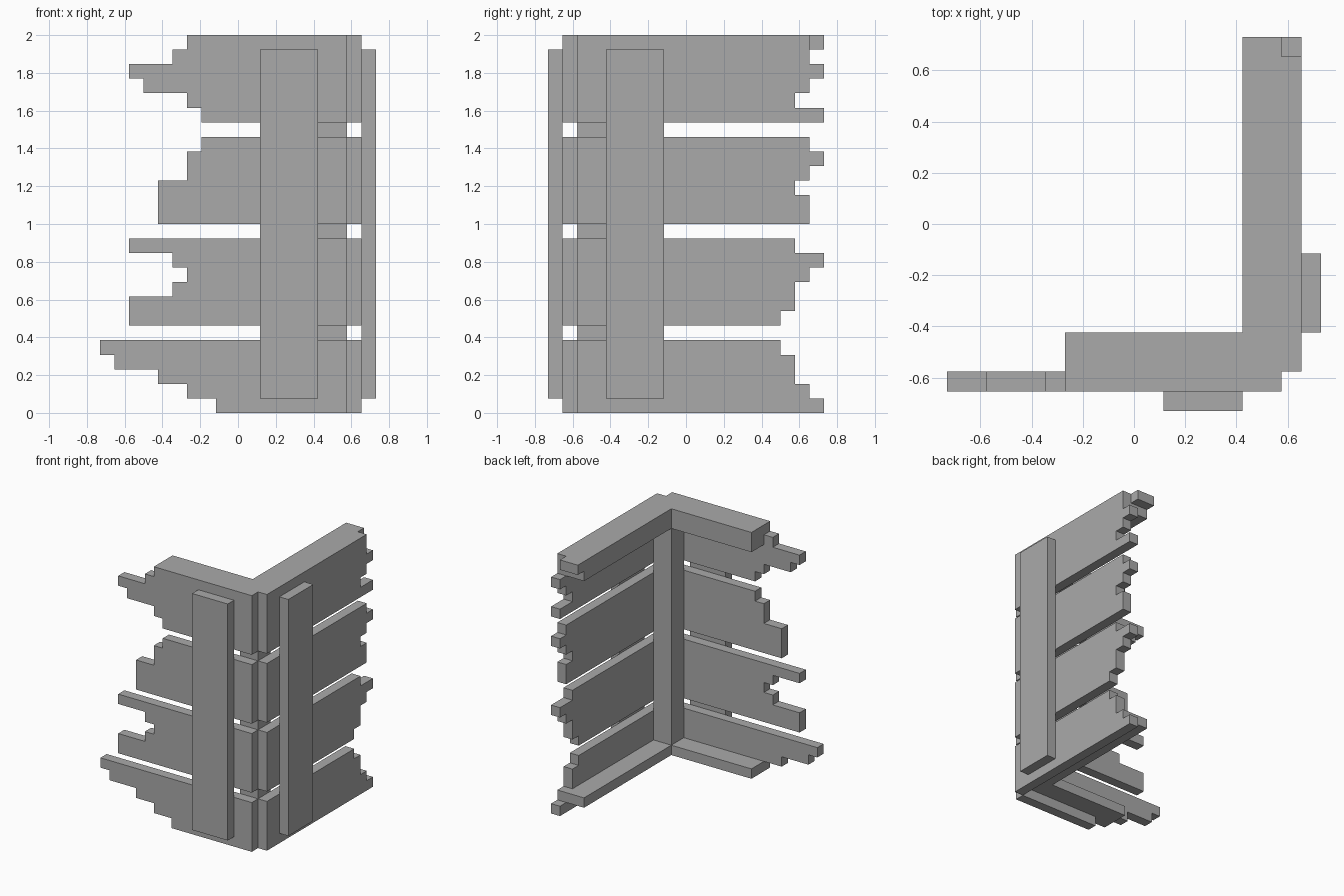
import bpy
import bmesh
from mathutils import Vector

cube = bpy.data.objects.get("Cube")
if cube:
    bpy.data.objects.remove(cube, do_unlink=True)

U = 2 / 26  # one step of the blocky grid

wood = bpy.data.materials.new("plain grey")
wood.use_nodes = True
GREY = (0.4, 0.4, 0.4, 1)
wood.diffuse_color = GREY
wood.node_tree.nodes["Principled BSDF"].inputs["Base Color"].default_value = GREY


def stepped(name, axis, start, rows, z0, near, far, step=1):
    """Extrude a profile whose free end is stepped, one value per row."""
    outline = [(start, z0)]
    for i, end in enumerate(rows):
        z = z0 + i * step
        if i == 0 or end != rows[i - 1]:
            if i:
                outline.append((rows[i - 1], z))
            outline.append((end, z))
    top = z0 + len(rows) * step
    outline += [(rows[-1], top), (start, top)]

    def place(a, z, depth):
        return Vector((a, depth, z) if axis == "x" else (depth, a, z)) * U

    bm = bmesh.new()
    face = bm.faces.new([bm.verts.new(place(a, z, near)) for a, z in outline])
    new = bmesh.ops.extrude_face_region(bm, geom=[face])["geom"]
    shift = place(0, 0, far - near)
    bmesh.ops.translate(bm, vec=shift, verts=[v for v in new if isinstance(v, bmesh.types.BMVert)])
    bmesh.ops.recalc_face_normals(bm, faces=bm.faces)
    mesh = bpy.data.meshes.new(name)
    bm.to_mesh(mesh)
    bm.free()
    mesh.materials.append(wood)
    obj = bpy.data.objects.new(name, mesh)
    bpy.context.collection.objects.link(obj)


def box(name, axis, start, end, z0, z1, near, far):
    stepped(name, axis, start, [end], z0, near, far, z1 - z0)


# Broken planks: bottom height, ends of front rows, ends of side rows
planks = [
    (0, [-1.5, -3.5, -5.5, -8.5, -9.5], [9.5, 8.5, 7.5, 7.5, 6.5]),
    (6, [-7.5, -7.5, -4.5, -3.5, -4.5, -7.5], [6.5, 7.5, 7.5, 8.5, 9.5, 7.5]),
    (13, [-5.5, -5.5, -5.5, -3.5, -3.5, -2.5], [8.5, 8.5, 7.5, 8.5, 9.5, 8.5]),
    (20, [-2.5, -3.5, -6.5, -7.5, -4.5, -3.5], [9.5, 7.5, 8.5, 9.5, 8.5, 8.5]),
]
for n, (z, front, side) in enumerate(planks, 1):
    stepped(f"front_plank_{n}", "x", 7.5, front, z, -8.5, -7.5)
    stepped(f"side_plank_{n}", "y", -7.5, side, z, 7.5, 8.5)

# Inner corner post
box("corner_post", "x", 5.5, 7.5, 2, 24, -7.5, -5.5)

# Inner beams along the top and bottom
box("top_front_beam", "x", 7.5, -3.5, 24, 26, -7.5, -5.5)
stepped("top_side_beam", "y", -5.5, [8.5, 9.5], 24, 5.5, 7.5)
box("bottom_front_beam", "x", 7.5, -3.5, 1, 2, -7.5, -5.5)
box("bottom_side_beam", "y", -5.5, 8.5, 1, 2, 5.5, 7.5)

# Outer upright boards
box("front_upright", "x", 1.5, 5.5, 1, 25, -9.5, -8.5)
box("side_upright", "y", -5.5, -1.5, 1, 25, 8.5, 9.5)
